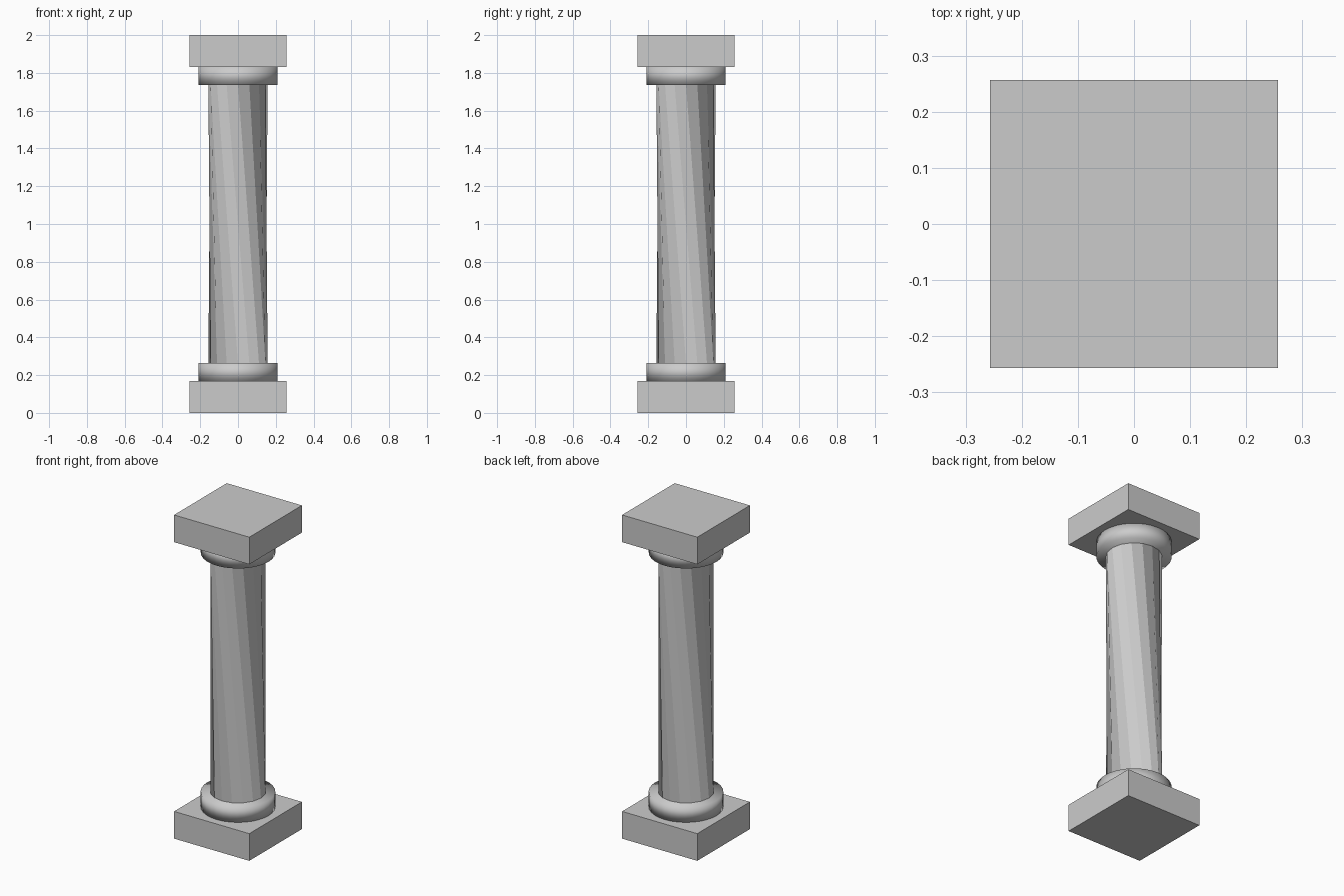
import bpy, bmesh
from math import cos, sin, pi, radians

if "Cube" in bpy.data.objects:
    bpy.data.objects.remove(bpy.data.objects["Cube"])


def make(name, bm, smooth=False):
    bmesh.ops.recalc_face_normals(bm, faces=bm.faces)
    me = bpy.data.meshes.new(name)
    bm.to_mesh(me)
    bm.free()
    for p in me.polygons:
        p.use_smooth = smooth
    ob = bpy.data.objects.new(name, me)
    bpy.context.collection.objects.link(ob)
    return ob


def slab(name, half, z0, z1):
    bm = bmesh.new()
    bmesh.ops.create_cube(bm, size=1)
    for v in bm.verts:
        v.co.x *= 2 * half
        v.co.y *= 2 * half
        v.co.z = z0 if v.co.z < 0 else z1
    return make(name, bm)


def drum(name, sides, r, z0, z1, twist=0, smooth=False):
    """Closed prism whose upper ring is turned by twist."""
    bm = bmesh.new()

    def ring(z, turn):
        return [bm.verts.new((r * cos(2 * pi * i / sides + turn),
                              r * sin(2 * pi * i / sides + turn), z))
                for i in range(sides)]
    a, b = ring(z0, 0), ring(z1, twist)
    for i in range(sides):
        j = (i + 1) % sides
        bm.faces.new((a[i], a[j], b[j], b[i]))
    bm.faces.new(a)
    bm.faces.new(b)
    return make(name, bm, smooth)


# square plinth and abacus
slab("plinth", 0.257, 0, 0.168)
slab("abacus", 0.257, 1.832, 2)

# round collars
drum("base_collar", 32, 0.209, 0.168, 0.263, smooth=True)
drum("top_collar", 32, 0.209, 1.737, 1.832, smooth=True)

# twisted faceted shaft
drum("shaft", 16, 0.157, 0.263, 1.737, twist=radians(-45))
